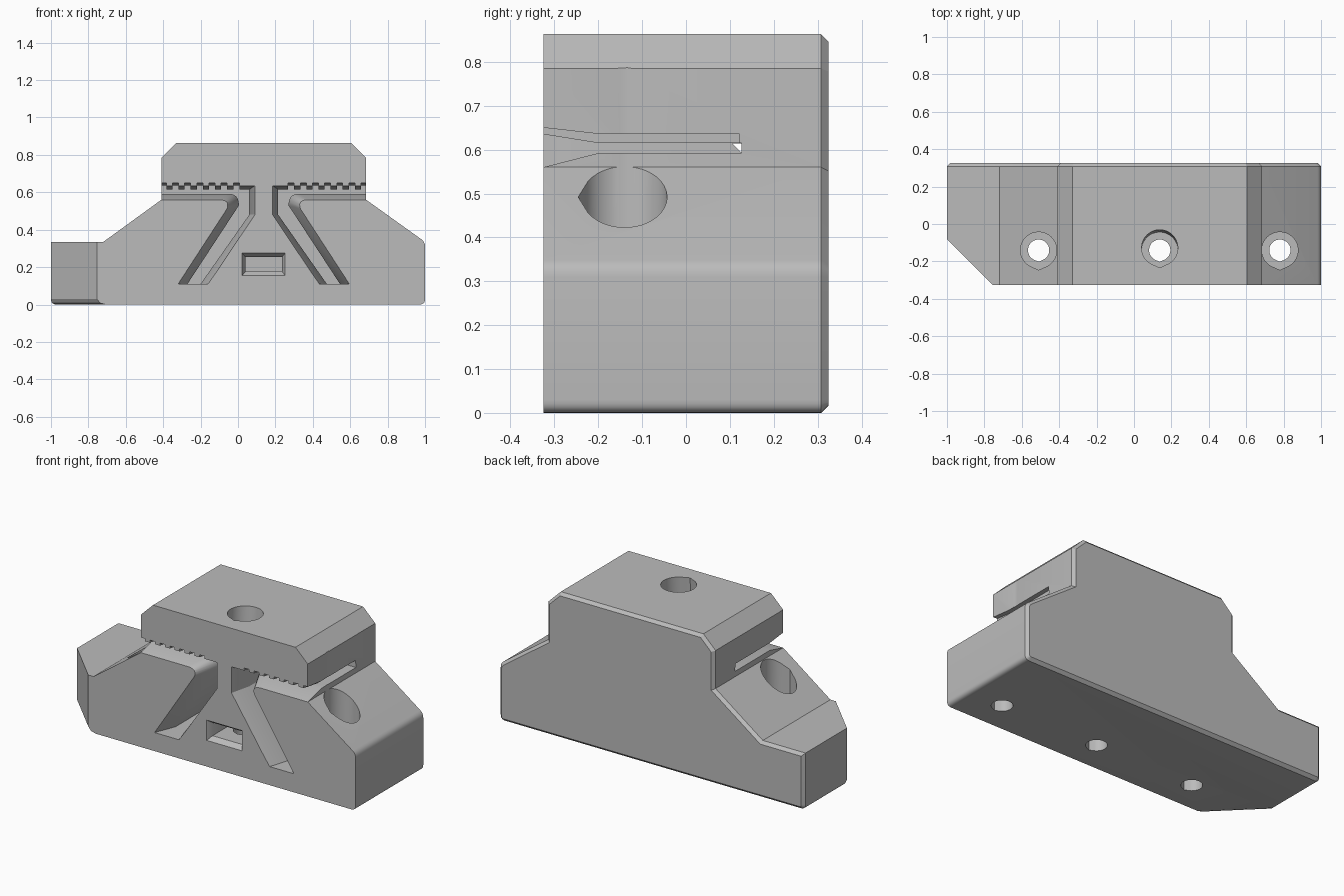
import bpy, bmesh, math
from mathutils import Vector

if "Cube" in bpy.data.objects:
    bpy.data.objects.remove(bpy.data.objects["Cube"])

FRONT, BACK = -0.325, 0.325
MID = 0.1375          # centre line of the belt clamp
HOLE_Y = -0.14

grey = bpy.data.materials.new("plain grey")
grey.use_nodes = True
grey.diffuse_color = (0.5, 0.5, 0.5, 1)
grey.node_tree.nodes["Principled BSDF"].inputs["Base Color"].default_value = (0.5, 0.5, 0.5, 1)


def loft(bm, sections):
    """Skin matching closed sections and cap both ends."""
    rings = [[bm.verts.new(p) for p in s] for s in sections]
    n = len(rings[0])
    for a, b in zip(rings, rings[1:]):
        for i in range(n):
            j = (i + 1) % n
            bm.faces.new((a[i], a[j], b[j], b[i]))
    bm.faces.new(rings[0])
    bm.faces.new(rings[-1][::-1])


def make(name, lofts):
    bm = bmesh.new()
    for sections in lofts:
        loft(bm, sections)
    bmesh.ops.recalc_face_normals(bm, faces=bm.faces)
    me = bpy.data.meshes.new(name)
    bm.to_mesh(me)
    bm.free()
    ob = bpy.data.objects.new(name, me)
    bpy.context.collection.objects.link(ob)
    return ob


def cut(target, name, lofts):
    """Subtract lofted solids from the target and drop the cutter."""
    cutter = make(name, lofts)
    cutter.hide_render = True
    mod = target.modifiers.new(name, "BOOLEAN")
    mod.operation, mod.solver, mod.object = "DIFFERENCE", "EXACT", cutter
    bpy.context.view_layer.update()
    deps = bpy.context.evaluated_depsgraph_get()
    me = bpy.data.meshes.new_from_object(target.evaluated_get(deps))
    target.modifiers.clear()
    target.data = me
    bpy.data.objects.remove(cutter)


def corner(p, c, q, n=6):
    """Rounded corner from p to q around control point c."""
    p, c, q = Vector(p), Vector(c), Vector(q)
    ts = [i / n for i in range(n + 1)]
    return [tuple((1 - t) ** 2 * p + 2 * t * (1 - t) * c + t * t * q) for t in ts]


def at_y(pts, y):
    return [Vector((x, y, z)) for x, z in pts]


def flared(front, throat, y_throat, y_end):
    """Opening that narrows from the front face to a straight throat."""
    f, t = at_y(front, FRONT), at_y(throat, y_throat)
    k = 0.025 / (y_throat - FRONT)
    outer = [a + (a - b) * k for a, b in zip(f, t)]
    return [outer, t, at_y(throat, y_end)]


def mirrored(sections):
    return [[Vector((2 * MID - p.x, p.y, p.z)) for p in s] for s in sections]


# Body: stepped outline with rounded lower corners and a chamfered back
outline = corner((-0.97, 0), (-1, 0), (-1, 0.03))
outline += [(-1, 0.335), (-0.72, 0.335), (-0.41, 0.56), (-0.41, 0.785), (-0.33, 0.863),
            (0.605, 0.863), (0.685, 0.785), (0.685, 0.56)]
outline += corner((0.98, 0.349), (1, 0.335), (1, 0.31), 4)
outline += corner((1, 0.03), (1, 0), (0.97, 0))
body = make("clamp_body", [[at_y(outline, FRONT), at_y(outline, BACK)]])
bm = bmesh.new()
bm.from_mesh(body.data)
rim = [e for e in bm.edges if all(v.co.y > 0.3 for v in e.verts)]
bmesh.ops.bevel(bm, geom=rim, offset=0.017, segments=1, affect="EDGES")
bm.to_mesh(body.data)
bm.free()

# Slanted front corner, eased along the bottom
wedge = []
for z, d in ((-0.02, 0.03), (0, 0.025), (0.008, 0.009), (0.03, 0), (0.5, 0)):
    wedge.append([Vector((-1.2, 0.12 + 2 * d, z)), Vector((-0.555 + 2 * d, -0.525, z)),
                  Vector((-1.2, -0.525, z))])
cut(body, "corner_cutter", [wedge])

# Belt channels: side slot turning down into a slanted leg, both sides
front = ([(-0.5, 0.56)] + corner((-0.10, 0.56), (-0.04, 0.56), (-0.06, 0.51))
         + [(-0.32, 0.11), (-0.16, 0.11), (0.09, 0.48), (0.09, 0.635), (-0.5, 0.635)])
throat = ([(-0.5, 0.592)] + corner((-0.05, 0.592), (0.005, 0.592), (0.005, 0.53))
          + [(-0.27, 0.11), (-0.2, 0.11), (0.06, 0.48), (0.06, 0.615), (-0.5, 0.615)])
channel = flared(front, throat, -0.2, 0.127)
cut(body, "left_channel_cutter", [channel])
cut(body, "right_channel_cutter", [mirrored(channel)])

# Belt tooth grooves in the slot roof
grooves = []
for i in range(7):
    x0 = -0.415 + 0.065 * i
    x1 = x0 + 0.032
    g = flared([(x0, 0.605), (x1, 0.605), (x1, 0.65), (x0, 0.65)],
               [(x0, 0.605), (x1, 0.605), (x1, 0.636), (x0, 0.636)], -0.2, 0.122)
    grooves += [g, mirrored(g)]
cut(body, "groove_cutter", grooves)

# Small relief behind the centre post
cut(body, "relief_cutter", [[[Vector((x, y, z)) for y, z in
                              ((0.105, 0.614), (0.126, 0.614), (0.126, 0.593))]
                             for x in (0.03, 0.245)]])


# Nut pocket with a chamfered mouth
def rect(w, h, z):
    return [(MID - w, z - h), (MID + w, z - h), (MID + w, z + h), (MID - w, z + h)]


cut(body, "nut_cutter", [flared(rect(0.115, 0.06, 0.215), rect(0.098, 0.039, 0.215), -0.295, -0.05)])


# Teardrop screw holes with wide upper bores
def teardrop(x, r, z, dy=0):
    pts = [Vector((x, HOLE_Y + dy - r * 1.09, z))]
    for i in range(29):
        a = math.radians(-60 + 300 * i / 28)
        pts.append(Vector((x + r * math.cos(a), HOLE_Y + dy + r * math.sin(a), z)))
    return pts


for x, floor, lean in ((-0.51, 0.28, 0), (MID, 0.7, 0.015), (0.78, 0.28, 0)):
    cut(body, "bore_cutter", [[teardrop(x, 0.097, floor), teardrop(x, 0.097, 0.9, lean)]])
    cut(body, "screw_cutter", [[teardrop(x, 0.057, -0.05), teardrop(x, 0.057, floor + 0.02)]])

# Finish: colour and smooth shading with sharp edges kept
body.data.materials.clear()
body.data.materials.append(grey)
for p in body.data.polygons:
    p.material_index = 0
bpy.ops.object.select_all(action="DESELECT")
body.select_set(True)
bpy.context.view_layer.objects.active = body
bpy.ops.object.shade_smooth_by_angle(angle=math.radians(30))
